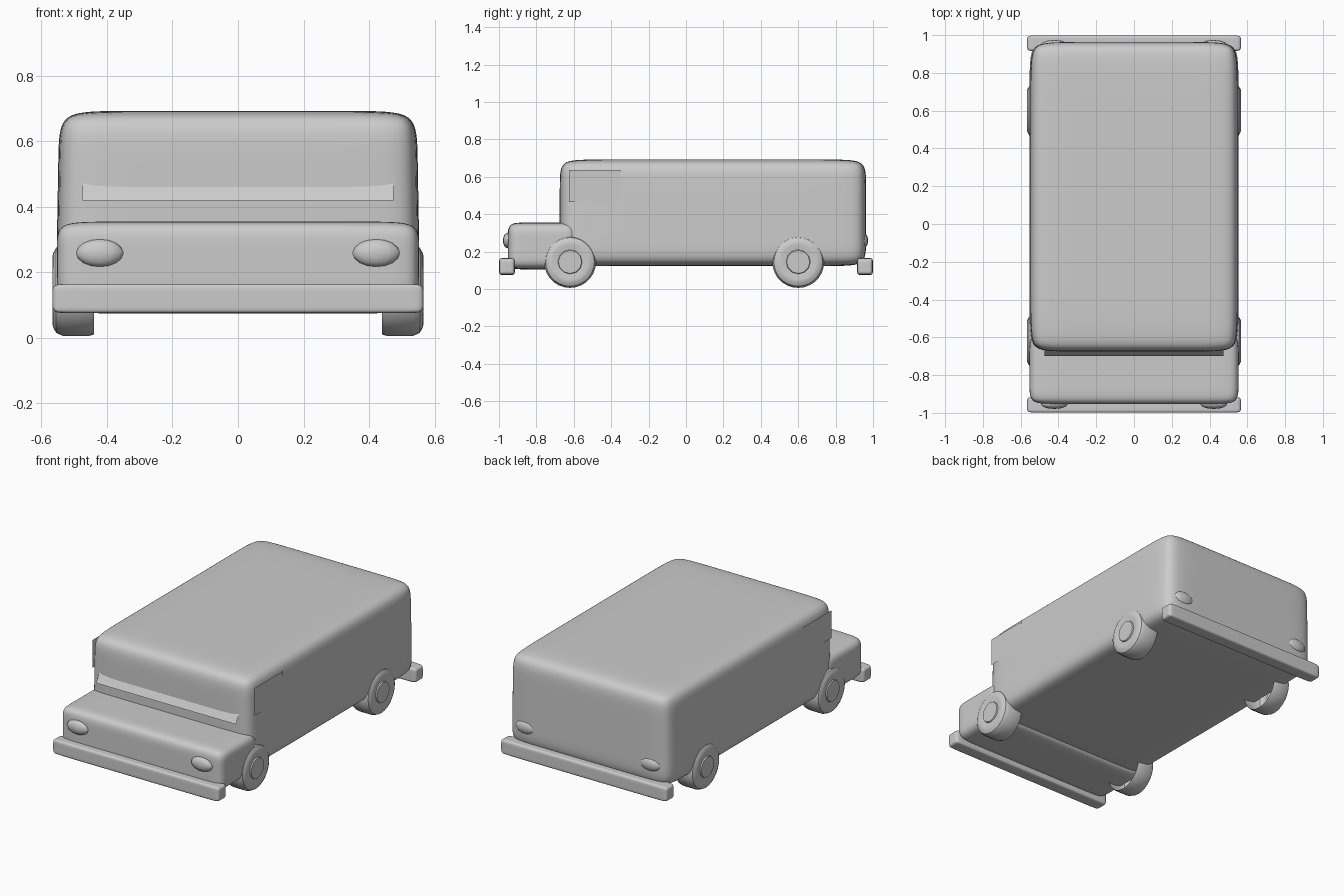
import bpy, bmesh, math
from mathutils import Vector, Matrix

if "Cube" in bpy.data.objects:
    bpy.data.objects.remove(bpy.data.objects["Cube"])

grey = bpy.data.materials.new("plain grey")
grey.use_nodes = True
grey.diffuse_color = (0.6, 0.6, 0.6, 1)
grey.node_tree.nodes["Principled BSDF"].inputs["Base Color"].default_value = (0.6, 0.6, 0.6, 1)


def finish(name, bm, angle=40):
    mesh = bpy.data.meshes.new(name)
    bm.to_mesh(mesh)
    bm.free()
    mesh.materials.append(grey)
    obj = bpy.data.objects.new(name, mesh)
    bpy.context.collection.objects.link(obj)
    bpy.ops.object.select_all(action='DESELECT')
    bpy.context.view_layer.objects.active = obj
    obj.select_set(True)
    bpy.ops.object.shade_smooth_by_angle(angle=math.radians(angle))
    return obj


def soft_box(name, low, high, margin, taper=0.0):
    """Subdivided box with support loops at the given margin on each axis."""
    low, high = Vector(low), Vector(high)
    bm = bmesh.new()
    bmesh.ops.create_cube(bm, size=1)
    size, mid = high - low, (low + high) / 2
    for v in bm.verts:
        v.co = mid + Vector(c * s for c, s in zip(v.co, size))
    for axis in range(3):
        normal = Vector([float(i == axis) for i in range(3)])
        for at in (low[axis] + margin[axis], high[axis] - margin[axis]):
            bmesh.ops.bisect_plane(bm, geom=bm.verts[:] + bm.edges[:] + bm.faces[:],
                                   plane_co=normal * at, plane_no=normal)
    for v in bm.verts:
        v.co.x *= 1 - taper * (v.co.z - low.z) / size.z
    obj = finish(name, bm, 180)
    mod = obj.modifiers.new("rounding", 'SUBSURF')
    mod.levels = mod.render_levels = 3
    return obj


def plate(name, corners):
    bm = bmesh.new()
    bm.faces.new([bm.verts.new(c) for c in corners])
    return finish(name, bm)


# Main shell and bonnet
soft_box("body", (-0.556, -0.675, 0.122), (0.556, 0.963, 0.693), (0.17, 0.17, 0.12), 0.018)
soft_box("bonnet", (-0.553, -0.953, 0.105), (0.553, -0.58, 0.355), (0.13, 0.09, 0.08))

# Bumpers
for name, y in (("front_bumper", -0.957), ("rear_bumper", 0.957)):
    soft_box(name, (-0.566, y - 0.042, 0.075), (0.566, y + 0.042, 0.165), (0.06, 0.025, 0.025))

# Windscreen, leaning back into the body
plate("windscreen", [(-0.475, -0.70, 0.42), (0.475, -0.70, 0.42),
                     (0.475, -0.59, 0.60), (-0.475, -0.59, 0.60)])

# Tyre outline: distance from the centre line, then radius; open on the inner side
TYRE = [(0.44, 0.135), (0.455, 0.139), (0.535, 0.139), (0.555, 0.130),
        (0.565, 0.112), (0.567, 0.095), (0.560, 0.068), (0.560, 0)]

for side, word in ((1, "left"), (-1, "right")):
    # Side window
    x = side * 0.551
    corners = [(x, -0.625, 0.465), (x, -0.35, 0.465), (x, -0.35, 0.635), (x, -0.625, 0.635)]
    plate(word + "_window", corners[::side])

    # Lamps
    for end, y in (("front", -0.953), ("rear", 0.948)):
        bm = bmesh.new()
        bmesh.ops.create_uvsphere(bm, u_segments=12, v_segments=8, radius=1)
        for v in bm.verts:
            v.co = Vector((side * 0.422 + v.co.x * 0.072, y + v.co.y * 0.026, 0.259 + v.co.z * 0.042))
        finish(f"{word}_{end}_lamp", bm, 60)

    # Wheels with raised hubs
    for end, y in (("front", -0.62), ("rear", 0.60)):
        bm = bmesh.new()
        verts = [bm.verts.new((side * px, y, 0.145 + r)) for px, r in TYRE]
        edges = [bm.edges.new(pair) for pair in zip(verts, verts[1:])]
        bmesh.ops.spin(bm, geom=verts + edges, cent=(0, y, 0.145), axis=(1, 0, 0),
                       angle=math.tau, steps=28)
        bmesh.ops.remove_doubles(bm, verts=bm.verts, dist=0.0001)
        bmesh.ops.recalc_face_normals(bm, faces=bm.faces)
        outer = max(bm.faces, key=lambda f: abs(f.calc_center_median().x) - f.calc_center_median().yz.length * 0.0)
        tread = max(bm.faces, key=lambda f: f.calc_area())
        centre = Vector((tread.calc_center_median().x, y, 0.145))
        if tread.normal.dot(tread.calc_center_median() - centre) < 0:
            bmesh.ops.reverse_faces(bm, faces=bm.faces)
        finish(f"{word}_{end}_wheel", bm, 35)

        bm = bmesh.new()
        turn = Matrix.Translation((side * 0.56, y, 0.145)) @ Matrix.Rotation(math.pi / 2 * side, 4, 'Y')
        bmesh.ops.create_cone(bm, cap_ends=True, segments=12, radius1=0.068, radius2=0.062,
                              depth=0.014, matrix=turn)
        finish(f"{word}_{end}_hub", bm, 30)
